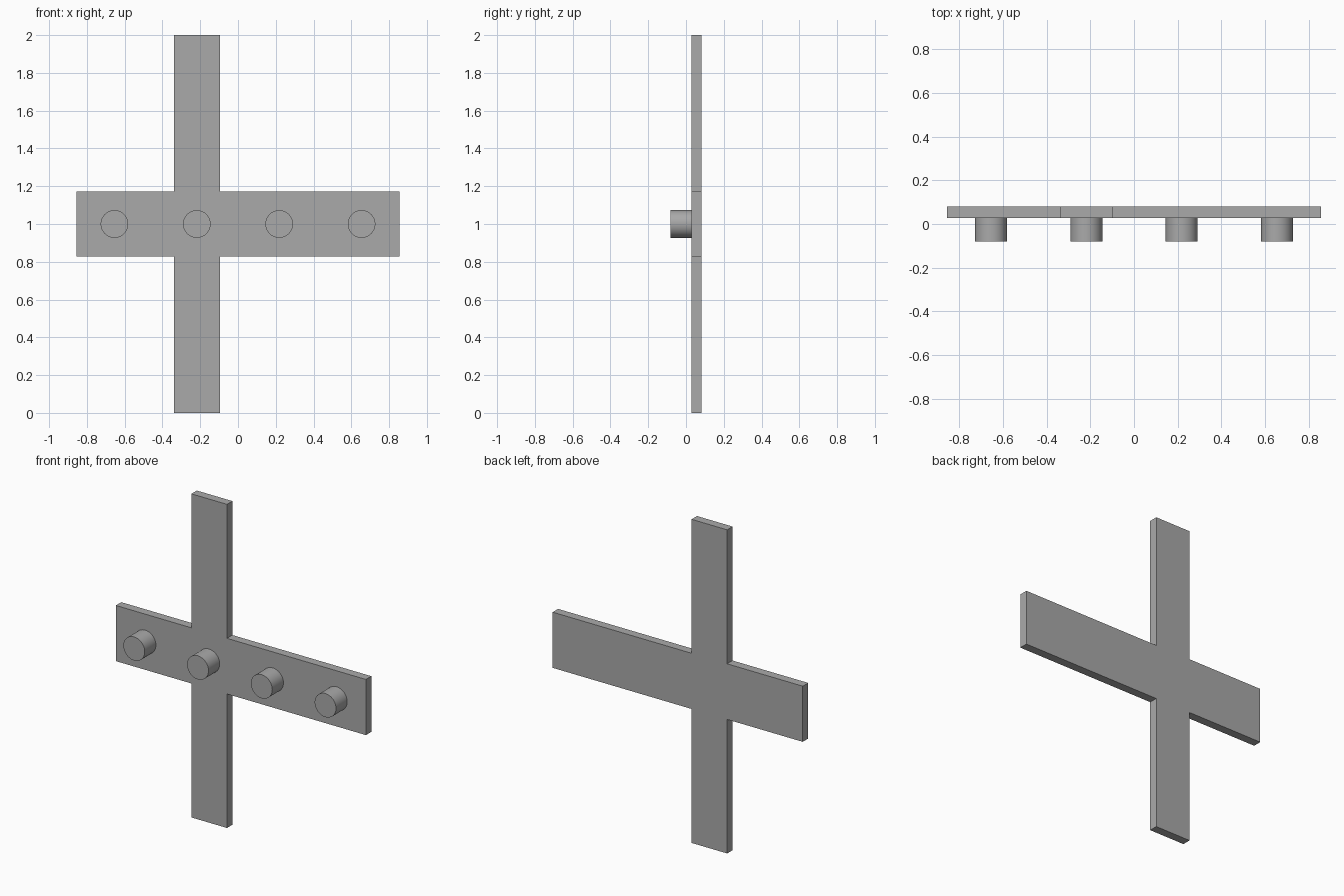
import bpy
import bmesh
from math import radians
from mathutils import Matrix, Vector

cube = bpy.data.objects.get("Cube")
if cube:
    bpy.data.objects.remove(cube, do_unlink=True)

# Single grey finish
grey = bpy.data.materials.new("plain_grey")
grey.use_nodes = True
colour = (0.4, 0.4, 0.4, 1)
grey.diffuse_color = colour
grey.node_tree.nodes["Principled BSDF"].inputs["Base Color"].default_value = colour

BACK, FACE, TIP = 0.081, 0.028, -0.081


def add_object(name, bm):
    bmesh.ops.recalc_face_normals(bm, faces=bm.faces)
    mesh = bpy.data.meshes.new(name)
    bm.to_mesh(mesh)
    bm.free()
    mesh.materials.append(grey)
    obj = bpy.data.objects.new(name, mesh)
    bpy.context.scene.collection.objects.link(obj)
    return obj


# Cross-shaped plate: one outline extruded to its thickness
left, right = -0.338, -0.095
end, low, high, top = 0.855, 0.828, 1.172, 2
outline = [(left, 0), (right, 0), (right, low), (end, low),
           (end, high), (right, high), (right, top), (left, top),
           (left, high), (-end, high), (-end, low), (left, low)]
bm = bmesh.new()
face = bm.faces.new([bm.verts.new((x, FACE, z)) for x, z in outline])
extruded = bmesh.ops.extrude_face_region(bm, geom=[face], use_keep_orig=True)
verts = [v for v in extruded["geom"] if isinstance(v, bmesh.types.BMVert)]
bmesh.ops.translate(bm, verts=verts, vec=Vector((0, BACK - FACE, 0)))
add_object("cross_plate", bm)

# Four evenly spaced round pegs on the front
for i in range(4):
    bm = bmesh.new()
    place = (Matrix.Translation((0.436 * (i - 1.5), (FACE + TIP) / 2, 1))
             @ Matrix.Rotation(radians(90), 4, "X"))
    bmesh.ops.create_cone(bm, cap_ends=True, segments=64, radius1=0.073,
                          radius2=0.073, depth=FACE - TIP, matrix=place)
    peg = add_object(f"peg_{i + 1}", bm)
    bpy.ops.object.select_all(action="DESELECT")
    peg.select_set(True)
    bpy.context.view_layer.objects.active = peg
    bpy.ops.object.shade_smooth_by_angle(angle=radians(30))
